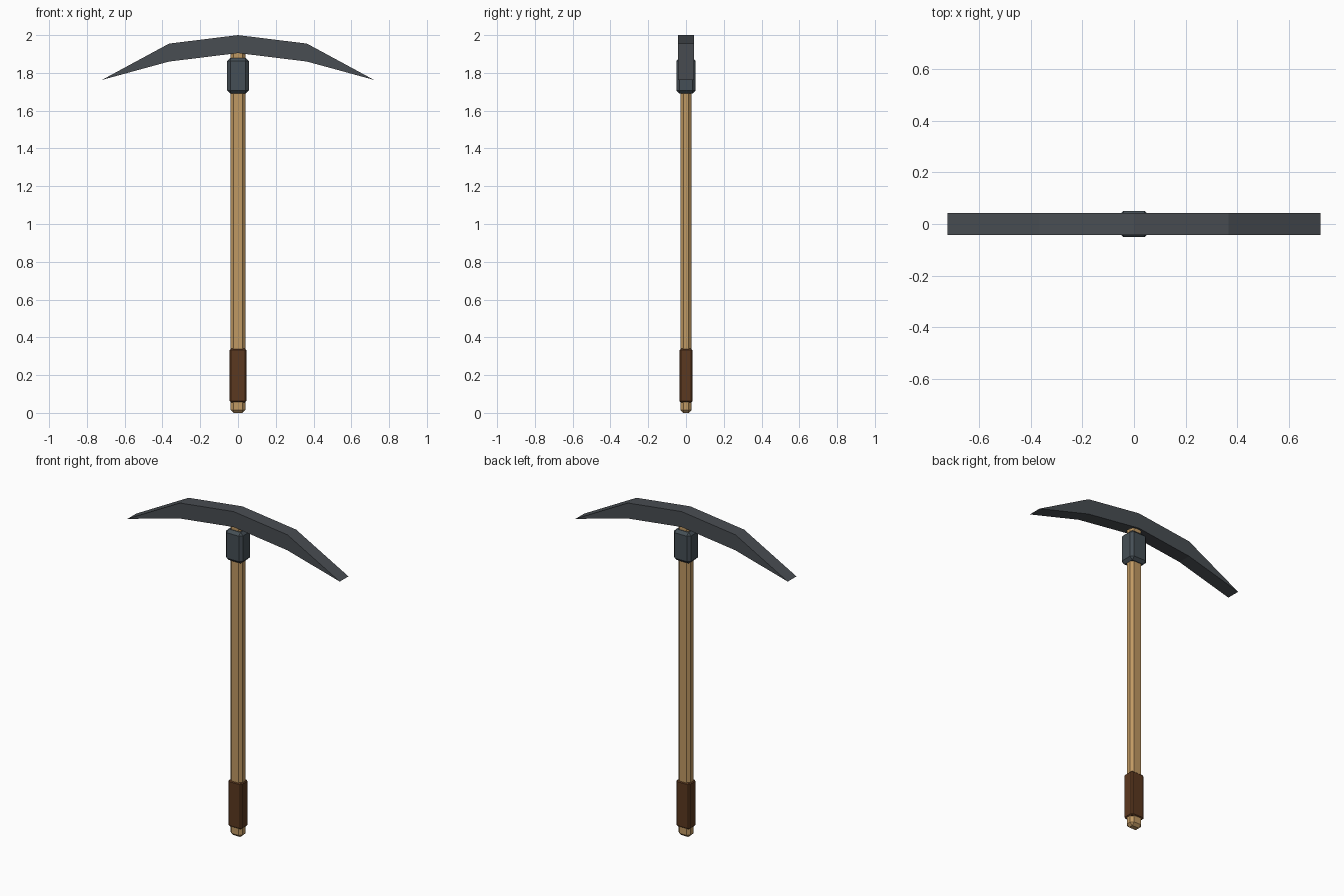
import bpy
import bmesh

if "Cube" in bpy.data.objects:
    bpy.data.objects.remove(bpy.data.objects["Cube"], do_unlink=True)


def make_material(name, rgb, roughness):
    mat = bpy.data.materials.new(name)
    mat.use_nodes = True
    mat.diffuse_color = (*rgb, 1)
    shader = mat.node_tree.nodes["Principled BSDF"]
    shader.inputs["Base Color"].default_value = (*rgb, 1)
    shader.inputs["Roughness"].default_value = roughness
    return mat


def make_object(name, bm, mat):
    bmesh.ops.recalc_face_normals(bm, faces=bm.faces)
    mesh = bpy.data.meshes.new(name)
    bm.to_mesh(mesh)
    bm.free()
    mesh.materials.append(mat)
    obj = bpy.data.objects.new(name, mesh)
    bpy.context.collection.objects.link(obj)
    return obj


def chamfered_box(name, half_x, half_y, bottom, top, chamfer, mat):
    bm = bmesh.new()
    bmesh.ops.create_cube(bm, size=2)
    for v in bm.verts:
        v.co.x *= half_x
        v.co.y *= half_y
        v.co.z = top if v.co.z > 0 else bottom
    obj = make_object(name, bm, mat)
    bevel = obj.modifiers.new("chamfer", "BEVEL")
    bevel.width = chamfer
    bevel.segments = 1
    return obj


wood = make_material("light wood", (0.53, 0.32, 0.125), 0.8)
leather = make_material("brown leather", (0.105, 0.04, 0.014), 0.9)
iron = make_material("dark iron", (0.066, 0.075, 0.085), 0.6)
steel = make_material("blue grey steel", (0.06, 0.078, 0.092), 0.6)

# Shaft, grip wrap and collar
chamfered_box("handle", 0.04, 0.03, 0, 1.93, 0.016, wood)
chamfered_box("grip", 0.045, 0.035, 0.055, 0.34, 0.008, leather)
chamfered_box("collar", 0.058, 0.051, 1.69, 1.88, 0.017, steel)

# Curved head: one arm profile mirrored across x, then extruded in depth
HALF_DEPTH = 0.042
upper = [(0, 2.0), (0.365, 1.955), (0.72, 1.763)]
lower = [(0.365, 1.86), (0, 1.905)]
bm = bmesh.new()
arm = bm.faces.new([bm.verts.new((x, -HALF_DEPTH, z)) for x, z in upper + lower])
extruded = bmesh.ops.extrude_face_region(bm, geom=[arm])["geom"]
back = [g for g in extruded if isinstance(g, bmesh.types.BMVert)]
bmesh.ops.translate(bm, verts=back, vec=(0, 2 * HALF_DEPTH, 0))
if not any(f.calc_center_median().y < -HALF_DEPTH + 1e-5 for f in bm.faces):
    bm.faces.new([v for v in arm.verts] if arm.is_valid else [])
# Open the centre wall so the halves join cleanly
inner = [f for f in bm.faces if all(abs(v.co.x) < 1e-5 for v in f.verts)]
bmesh.ops.delete(bm, geom=inner, context="FACES_ONLY")
head = make_object("pick_head", bm, iron)
mirror = head.modifiers.new("both arms", "MIRROR")
mirror.use_clip = True
